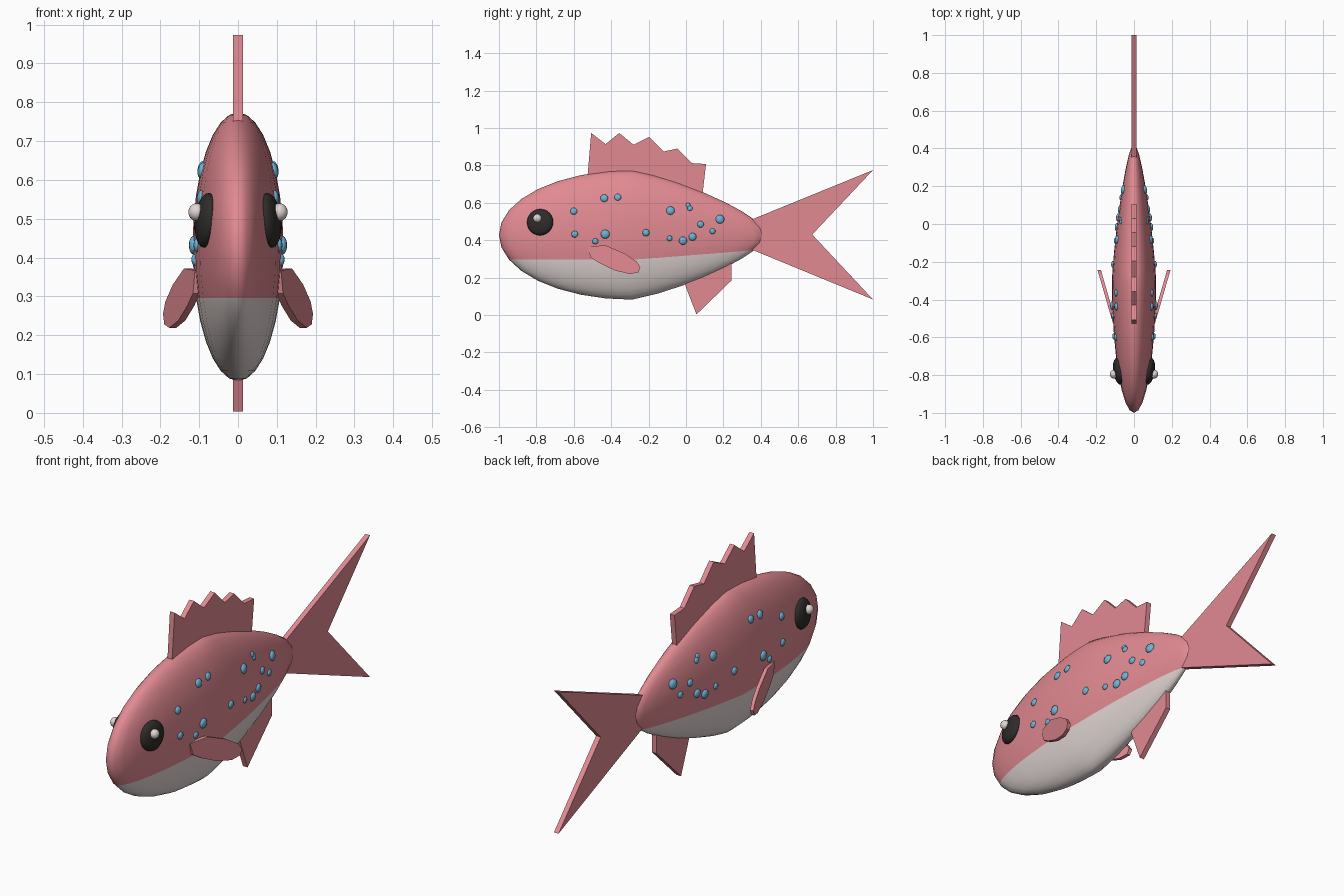
import bpy, bmesh, math
from mathutils import Vector, Matrix

if "Cube" in bpy.data.objects:
    bpy.data.objects.remove(bpy.data.objects["Cube"])

CY, CZ = -0.29, 0.428            # body centre
RX, RY, RZ = 0.117, 0.71, 0.346  # body radii


def material(name, rgb):
    m = bpy.data.materials.new(name)
    m.diffuse_color = (*rgb, 1)
    m.use_nodes = True
    m.node_tree.nodes["Principled BSDF"].inputs["Base Color"].default_value = m.diffuse_color
    return m


PINK = material("pink", (0.76, 0.255, 0.287))
CREAM = material("cream", (0.76, 0.68, 0.66))
BLUE = material("blue", (0.16, 0.45, 0.67))
BLACK = material("black", (0.028, 0.025, 0.023))


def finish(bm, name, mats, smooth):
    bmesh.ops.recalc_face_normals(bm, faces=bm.faces)
    for f in bm.faces:
        f.smooth = smooth
    me = bpy.data.meshes.new(name)
    bm.to_mesh(me)
    bm.free()
    for m in mats:
        me.materials.append(m)
    ob = bpy.data.objects.new(name, me)
    bpy.context.collection.objects.link(ob)
    return ob


def taper(y):
    return 1 - 0.42 * max(0, (y - CY) / RY) ** 1.05


def surface(side, y, z):
    """Point and outward normal on the body's flank."""
    k = taper(y) * math.sqrt(1 - ((y - CY) / RY) ** 2)
    x = RX * k * math.sqrt(max(0.02, 1 - ((z - CZ) / (RZ * k)) ** 2))
    n = Vector((x / RX**2, (y - CY) / RY**2, (z - CZ) / RZ**2)).normalized()
    return Vector((side * x, y, z)), Vector((side * n.x, n.y, n.z))


def blob(bm, pos, normal, r, depth, seg=16):
    """Ellipsoid flattened along the given normal."""
    rot = normal.to_track_quat('Z', 'Y').to_matrix().to_4x4()
    mat = Matrix.Translation(pos) @ rot @ Matrix.Diagonal((r, r, depth, 1))
    bmesh.ops.create_uvsphere(bm, u_segments=seg, v_segments=seg // 2, radius=1, matrix=mat)


def plate(name, pts, half, place=lambda x, y, z: (x, y, z)):
    """Flat fin: a (y, z) outline given thickness along x."""
    bm = bmesh.new()
    a = [bm.verts.new(place(-half, y, z)) for y, z in pts]
    b = [bm.verts.new(place(half, y, z)) for y, z in pts]
    bm.faces.new(a)
    bm.faces.new(b[::-1])
    for i in range(len(pts)):
        j = (i + 1) % len(pts)
        bm.faces.new((a[i], b[i], b[j], a[j]))
    return finish(bm, name, [PINK], False)


# Body: sphere stretched and tapered to the tail, pale lower rows for the belly
bm = bmesh.new()
bmesh.ops.create_uvsphere(bm, u_segments=32, v_segments=16, radius=1)
for v in bm.verts:
    y = CY + v.co.y * RY
    t = taper(y)
    v.co = (v.co.x * RX * t, y, CZ + v.co.z * RZ * t)
for f in bm.faces:
    f.material_index = int(f.calc_center_median().z < 0.326)
finish(bm, "body", [PINK, CREAM], True)

# Upright fins
plate("tail_fin", [(0.35, 0.51), (1.0, 0.775), (0.675, 0.43), (1.0, 0.083), (0.35, 0.35)], 0.0125)
plate("dorsal_fin", [(-0.53, 0.70), (-0.507, 0.973), (-0.43, 0.914), (-0.357, 0.973),
                     (-0.28, 0.91), (-0.196, 0.952), (-0.12, 0.874), (-0.046, 0.89),
                     (0.03, 0.812), (0.107, 0.807), (0.083, 0.60)], 0.0125)
plate("anal_fin", [(-0.01, 0.18), (0.0, 0.147), (0.056, 0.003), (0.244, 0.185),
                   (0.244, 0.31)], 0.0125)

# Side fins, swept outwards towards the back
SIDE_FIN = [(-0.528, 0.367), (-0.43, 0.372), (-0.33, 0.33), (-0.265, 0.287), (-0.244, 0.255),
            (-0.255, 0.228), (-0.30, 0.219), (-0.38, 0.238), (-0.46, 0.276), (-0.51, 0.308)]
for side, tag in ((1, "right"), (-1, "left")):
    plate("side_fin_" + tag, SIDE_FIN, 0.009,
          lambda x, y, z: (side * (0.107 + x + 0.29 * (y + 0.51)), y, z))

# Spots: y, z, radius
SPOTS = [(-.60, .555, .019), (-.437, .625, .021), (-.365, .63, .019), (-.595, .432, .018),
         (-.432, .432, .024), (-.485, .394, .016), (-.214, .44, .019), (-.083, .558, .023),
         (.011, .587, .013), (.021, .571, .015), (.078, .485, .018), (.182, .512, .024),
         (.142, .448, .016), (.035, .418, .021), (-.016, .397, .022), (-.088, .41, .015)]
for side, tag in ((1, "right"), (-1, "left")):
    bm = bmesh.new()
    for y, z, r in SPOTS:
        blob(bm, *surface(side, y, z), r, r * 0.5, 12)
    finish(bm, "spots_" + tag, [BLUE], True)

    # Eye with a pale glint
    bm = bmesh.new()
    blob(bm, *surface(side, -0.78, 0.496), 0.071, 0.028, 24)
    finish(bm, "eye_" + tag, [BLACK], True)
    bm = bmesh.new()
    blob(bm, Vector((side * 0.107, -0.795, 0.517)), Vector((side, 0, 0)), 0.023, 0.021)
    finish(bm, "eye_glint_" + tag, [CREAM], True)
